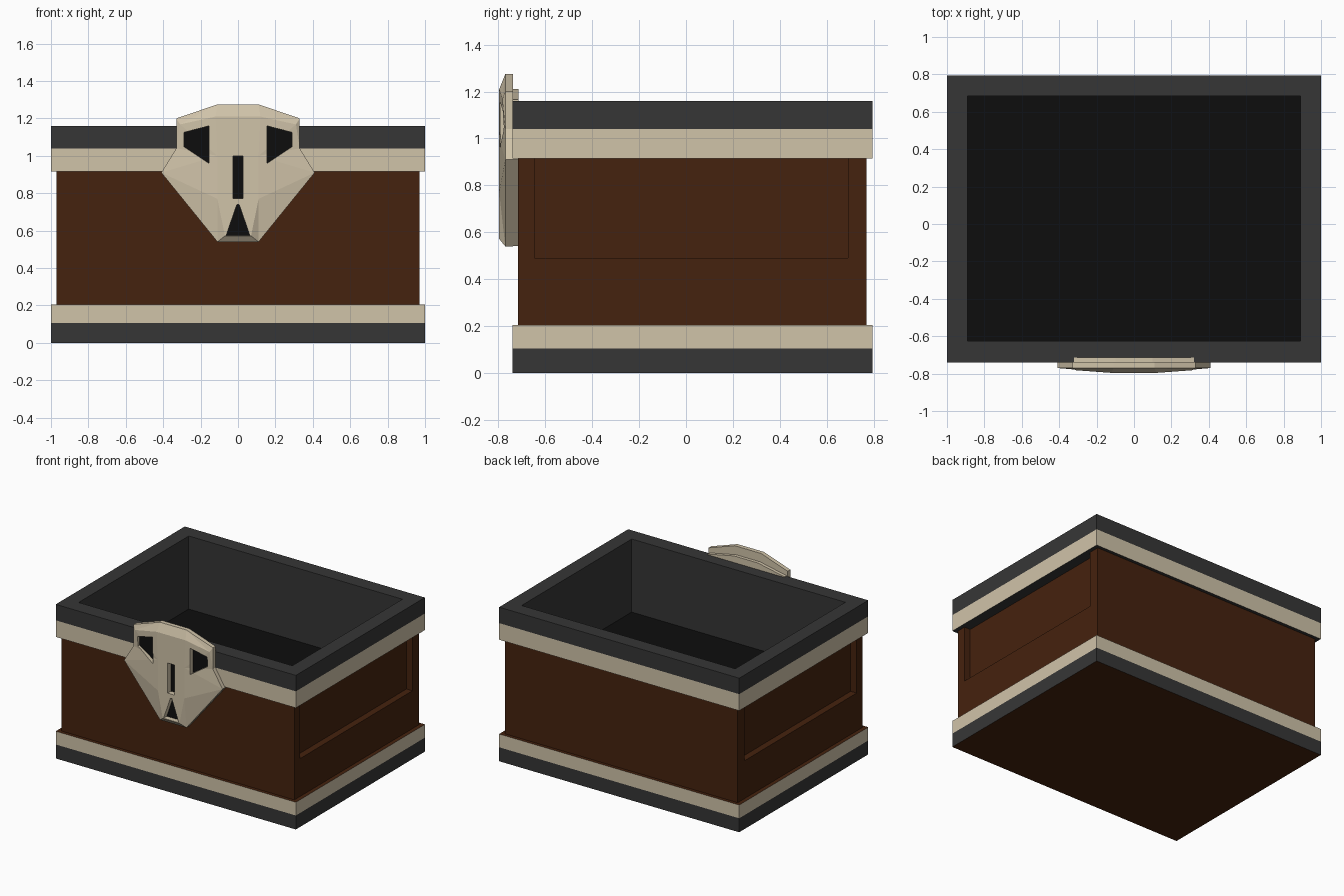
import bpy, bmesh

if "Cube" in bpy.data.objects:
    bpy.data.objects.remove(bpy.data.objects["Cube"])


def lin(c):
    c /= 255
    return c / 12.92 if c <= 0.04045 else ((c + 0.055) / 1.055) ** 2.4


def make_mat(name, *rgb):
    m = bpy.data.materials.new(name)
    m.diffuse_color = (*[lin(c) for c in rgb], 1)
    m.use_nodes = True
    m.node_tree.nodes["Principled BSDF"].inputs["Base Color"].default_value = m.diffuse_color
    return m


BROWN = make_mat("dark_wood", 69, 34, 14)
BONE = make_mat("bone", 208, 195, 169)
DARK = make_mat("dark_iron", 54, 54, 54)
BLACK = make_mat("black", 13, 13, 13)


def finish(name, bm, mat, cap=None, cap_dir=0):
    """Make an object; faces pointing along z * cap_dir take the cap material."""
    bmesh.ops.recalc_face_normals(bm, faces=bm.faces)
    for f in bm.faces:
        if cap and f.normal.z * cap_dir > 0.9:
            f.material_index = 1
    me = bpy.data.meshes.new(name)
    bm.to_mesh(me)
    bm.free()
    me.materials.append(mat)
    if cap:
        me.materials.append(cap)
    ob = bpy.data.objects.new(name, me)
    bpy.context.collection.objects.link(ob)
    return ob


def prism(bm, pts, a, b, axis):
    """Extrude a 2D outline from a to b along axis 0 (x), 1 (y) or 2 (z)."""
    def at(p, h):
        q = list(p)
        q.insert(axis, h)
        return bm.verts.new(q)
    lo, hi = [at(p, a) for p in pts], [at(p, b) for p in pts]
    bm.faces.new(lo[::-1])
    bm.faces.new(hi)
    n = len(pts)
    for i in range(n):
        j = (i + 1) % n
        bm.faces.new((lo[i], lo[j], hi[j], hi[i]))


def rect(x, y0, y1):
    return [(-x, y0), (x, y0), (x, y1), (-x, y1)]


def slab(name, r, z0, z1, mat, cap=None, d=0):
    bm = bmesh.new()
    prism(bm, r, z0, z1, 2)
    return finish(name, bm, mat, cap, d)


def ring(name, outer, inner, z0, z1, mat, cap=None, d=0):
    bm = bmesh.new()
    loops = [[bm.verts.new((x, y, z)) for x, y in r]
             for r, z in ((outer, z0), (outer, z1), (inner, z1), (inner, z0))]
    for k in range(4):
        a, b = loops[k], loops[(k + 1) % 4]
        for i in range(4):
            j = (i + 1) % 4
            bm.faces.new((a[i], a[j], b[j], b[i]))
    return finish(name, bm, mat, cap, d)


trim = rect(1.0, -0.74, 0.795)
core = rect(0.92, -0.715, 0.77)
liner = rect(0.905, -0.64, 0.70)
hole = rect(0.89, -0.625, 0.685)

# base bands
slab("base_band", trim, 0, 0.105, DARK, BROWN, -1)
slab("base_trim", trim, 0.105, 0.205, BONE, BROWN, 1)

# wooden box with recessed side panels
ring("box_walls", core, liner, 0.205, 0.915, BROWN)
for s, side in ((1, "right"), (-1, "left")):
    bm = bmesh.new()
    prism(bm, [(-0.715, 0.205), (0.77, 0.205), (0.77, 0.915), (0.69, 0.915),
               (0.69, 0.49), (-0.645, 0.49), (-0.645, 0.915), (-0.715, 0.915)],
          s * 0.92, s * 0.97, 0)
    finish(side + "_panel_frame", bm, BROWN)

# upper bands, lining and inner floor
ring("upper_trim", trim, liner, 0.915, 1.04, BONE, DARK, -1)
ring("upper_rim", trim, hole, 1.04, 1.16, DARK)
ring("lining", liner, hole, 0.60, 1.05, DARK)
slab("inner_floor", liner, 0.58, 0.61, BLACK)


def mirrored(half):
    return half + [(-x, z) for x, z in reversed(half)]


# skull emblem: faceted front shell
outline = [(0.11, 1.275), (0.33, 1.2), (0.33, 1.04), (0.41, 0.91), (0.11, 0.54)]
ridge = [(0.12, 1.21), (0.11, 1.0), (0.11, 0.77), (0.07, 0.572)]
bm = bmesh.new()
V = {}
for s in (1, -1):
    for i, (x, z) in enumerate(outline):
        V["o", i, s] = bm.verts.new((s * x, -0.77, z))
        V["k", i, s] = bm.verts.new((s * x, -0.738, z))
    for i, (x, z) in enumerate(ridge):
        V["r", i, s] = bm.verts.new((s * x, -0.796, z))
    V["b", 0, s] = bm.verts.new((s * 0.31, -0.782, 1.168))
    for f in ("o0 o1 b0", "o0 b0 r0", "b0 r1 r0", "o1 o2 b0", "o2 r1 b0", "o2 o3 r1",
              "o3 r2 r1", "o3 o4 r2", "o4 r3 r2"):
        bm.faces.new([V[t[0], int(t[1]), s] for t in f.split()])
    for i in range(4):
        bm.faces.new([V["o", i, s], V["o", i + 1, s], V["k", i + 1, s], V["k", i, s]])
for k, a, b in (("o", 0, 0), ("o", 4, 3)):
    bm.faces.new([V["o", a, 1], V["o", a, -1], V["r", b, -1], V["r", b, 1]])
    bm.faces.new([V["o", a, 1], V["o", a, -1], V["k", a, -1], V["k", a, 1]])
for k, n in (("r", 4), ("k", 5)):
    bm.faces.new([V[k, i, 1] for i in range(n)] + [V[k, i, -1] for i in reversed(range(n))])
skull = finish("skull_front", bm, BONE)

# skull backing plate
bm = bmesh.new()
prism(bm, mirrored([(0.1, 1.21), (0.32, 1.165), (0.33, 1.04), (0.408, 0.91), (0.108, 0.542)]),
      -0.74, -0.714, 1)
finish("skull_back", bm, BONE)

# eye sockets, nose slit and mouth: cut openings with black plates behind
eye = [(0.155, 1.16), (0.29, 1.125), (0.29, 1.05), (0.155, 0.96)]
shapes = {"right_eye": eye, "left_eye": [(-x, z) for x, z in eye[::-1]],
          "nose_slit": mirrored([(0.028, 1.0), (0.028, 0.773)]),
          "mouth": mirrored([(0.006, 0.74), (0.063, 0.575)])}
bm = bmesh.new()
for name, pts in shapes.items():
    prism(bm, pts, -0.9, -0.755, 1)
    pl = bmesh.new()
    prism(pl, pts, -0.758, -0.752, 1)
    finish(name, pl, BLACK)
cutter = finish("socket_cutter", bm, BONE)
cutter.hide_render = True
mod = skull.modifiers.new("sockets", "BOOLEAN")
mod.operation = "DIFFERENCE"
mod.solver = "EXACT"
mod.object = cutter
bpy.context.view_layer.objects.active = skull
bpy.ops.object.modifier_apply(modifier=mod.name)
bpy.data.objects.remove(cutter)
